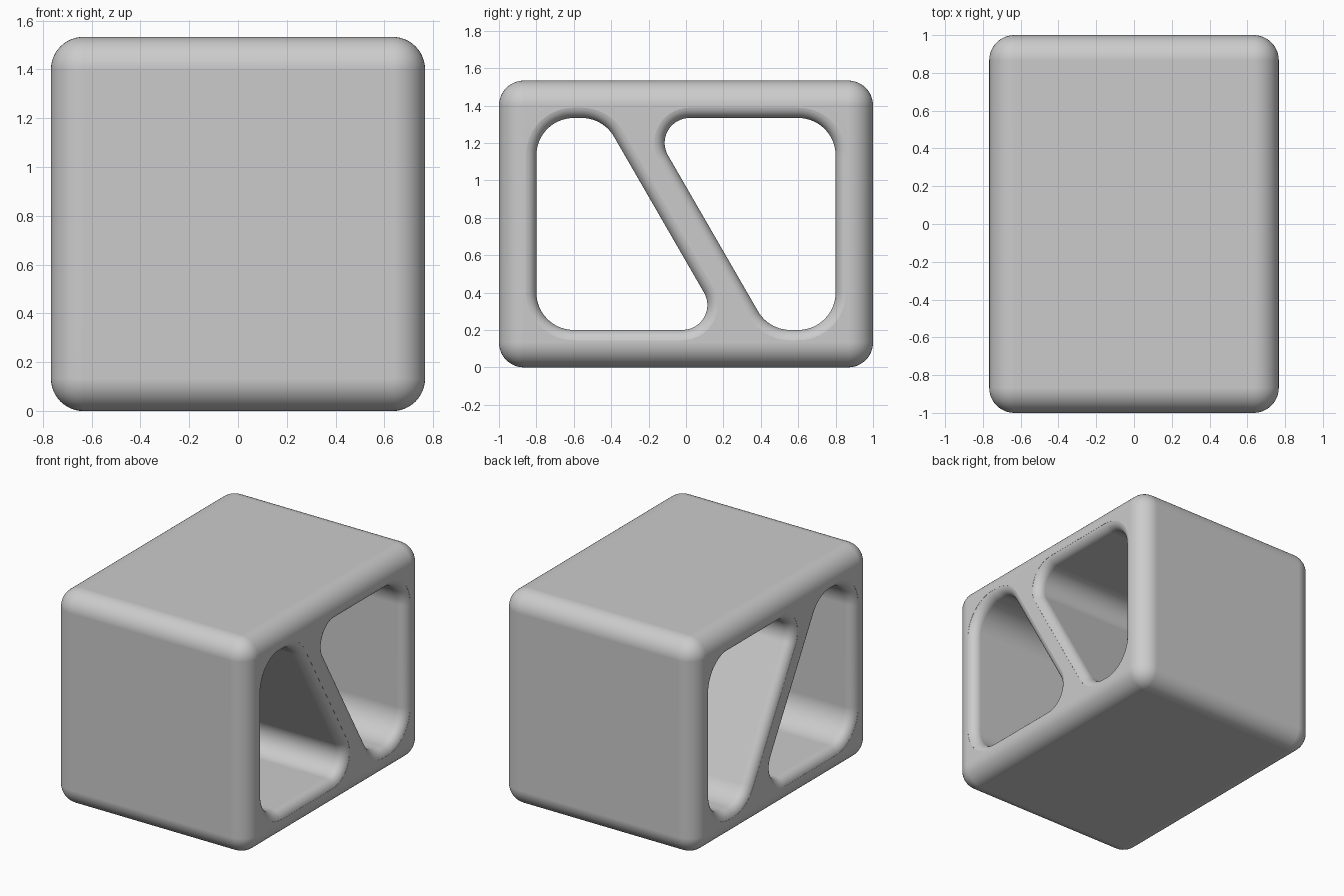
import bpy
import bmesh
from math import radians, sin, cos

UNIT = 1 / 15
HALF_X, HALF_Y = 11.5 * UNIT, 1.0
HEIGHT = 23 * UNIT
MID_Z = HEIGHT / 2
WALL = 3 * UNIT
RIM = UNIT

old = bpy.data.objects.get("Cube")
if old:
    bpy.data.objects.remove(old)

grey = bpy.data.materials.new("plain_grey")
grey.use_nodes = True
grey.diffuse_color = (0.6, 0.6, 0.6, 1)
grey.node_tree.nodes["Principled BSDF"].inputs["Base Color"].default_value = (0.6, 0.6, 0.6, 1)


def make_object(name, bm):
    bmesh.ops.recalc_face_normals(bm, faces=bm.faces)
    mesh = bpy.data.meshes.new(name)
    bm.to_mesh(mesh)
    bm.free()
    mesh.materials.append(grey)
    obj = bpy.data.objects.new(name, mesh)
    bpy.context.collection.objects.link(obj)
    return obj


def hole_outline(grow):
    """Rounded slanted opening as (y, z) about the block's middle, grown outward."""
    big, small = 3 * UNIT, 2 * UNIT
    low, high = WALL - MID_Z, MID_Z - WALL
    left = -HALF_Y + WALL + big
    slope = cos(radians(30))
    # the strut side lies half a wall from the middle, leaning 30 degrees
    def strut_y(z, r):
        return (-WALL / 2 - r - z * sin(radians(30))) / slope
    corners = [
        (left, low + big, big, 180, 270),
        (strut_y(low + small, small), low + small, small, 270, 390),
        (strut_y(high - big, big), high - big, big, 30, 90),
        (left, high - big, big, 90, 180),
    ]
    points = []
    for y, z, r, start, end in corners:
        steps = 14
        for i in range(steps + 1):
            a = radians(start + (end - start) * i / steps)
            points.append((y + (r + grow) * cos(a), z + (r + grow) * sin(a)))
    return points


def hole_cutter(name, turn):
    """Tunnel along x that flares at both ends to round the rims."""
    flare = [(HALF_X - RIM * (1 - sin(radians(a))), RIM * (1 - cos(radians(a))))
             for a in range(0, 86, 10)]
    flare.append((HALF_X + 0.1, flare[-1][1]))
    stations = [(-x, g) for x, g in reversed(flare)] + flare
    bm = bmesh.new()
    rings = [[bm.verts.new((x, turn * y, MID_Z + turn * z)) for y, z in hole_outline(g)]
             for x, g in stations]
    for a, b in zip(rings, rings[1:]):
        for i in range(len(a)):
            j = (i + 1) % len(a)
            bm.faces.new((a[i], a[j], b[j], b[i]))
    bm.faces.new(rings[0])
    bm.faces.new(rings[-1])
    obj = make_object(name, bm)
    obj.hide_render = True
    return obj


# rounded block
bm = bmesh.new()
bmesh.ops.create_cube(bm, size=2)
for v in bm.verts:
    v.co = (v.co.x * HALF_X, v.co.y * HALF_Y, MID_Z + v.co.z * MID_Z)
bmesh.ops.bevel(bm, geom=bm.edges[:], offset=2 * UNIT, segments=12,
                profile=0.5, affect='EDGES')
block = make_object("slotted_block", bm)

# two openings, one the half turn of the other, leave the slanted strut
bpy.ops.object.select_all(action='DESELECT')
bpy.context.view_layer.objects.active = block
block.select_set(True)
for name, turn in (("front_opening", 1), ("back_opening", -1)):
    cutter = hole_cutter(name, turn)
    mod = block.modifiers.new(name, 'BOOLEAN')
    mod.operation = 'DIFFERENCE'
    mod.solver = 'EXACT'
    mod.object = cutter
    bpy.ops.object.modifier_apply(modifier=mod.name)
    bpy.data.objects.remove(cutter)

# smooth rounds with flat sides
bpy.ops.object.shade_smooth_by_angle(angle=radians(35))
weighted = block.modifiers.new("flat_sides", 'WEIGHTED_NORMAL')
weighted.keep_sharp = True
